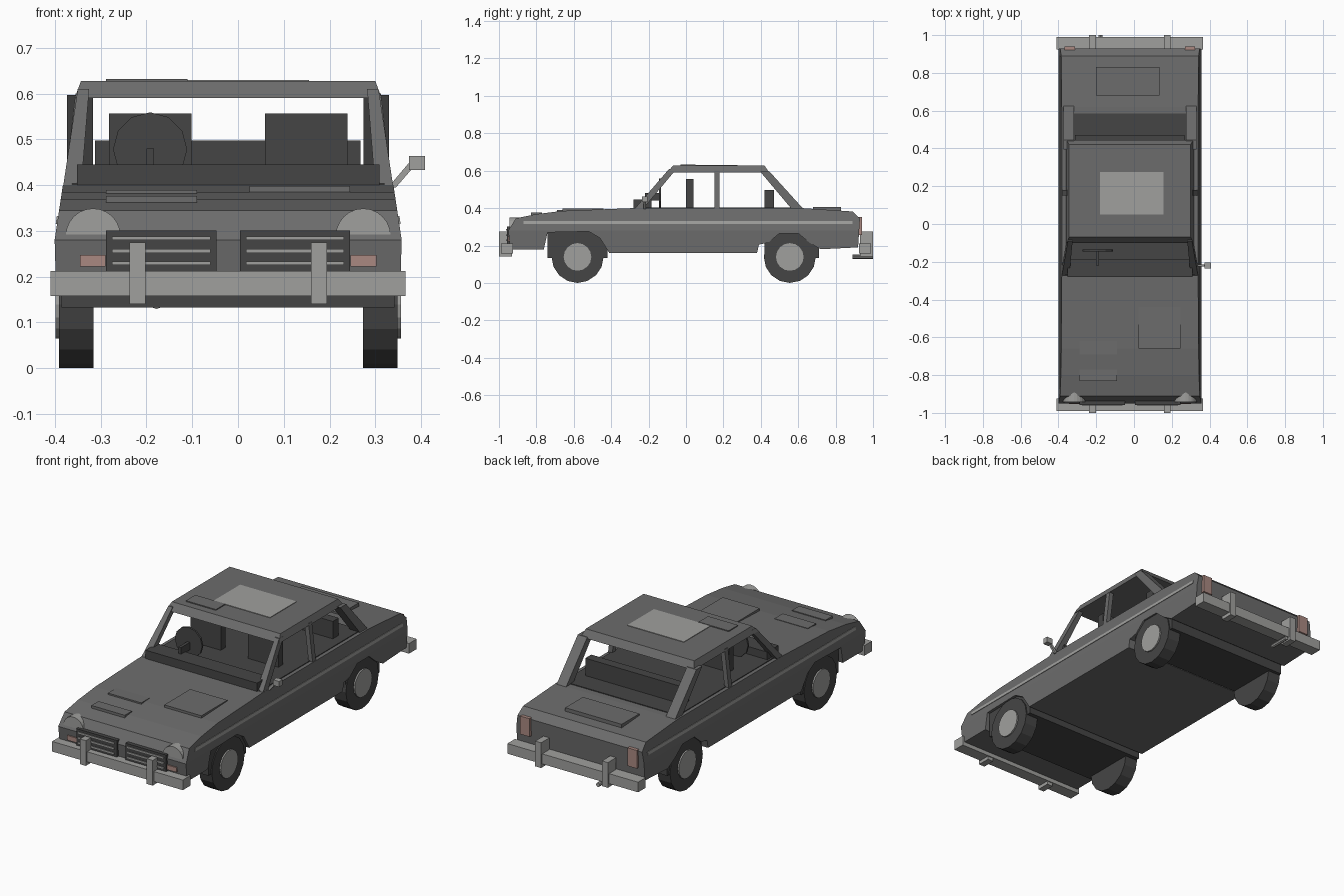
import bpy, bmesh
from math import pi
from mathutils import Matrix, Vector

if "Cube" in bpy.data.objects:
    bpy.data.objects.remove(bpy.data.objects["Cube"])

CX = -0.0215  # centre line of the car; the door mirror shifts it off x = 0


def material(name, rgb):
    m = bpy.data.materials.new(name)
    m.use_nodes = True
    m.diffuse_color = (*rgb, 1)
    m.node_tree.nodes["Principled BSDF"].inputs["Base Color"].default_value = (*rgb, 1)
    return m


PAINT = material("grey paint", (0.15, 0.15, 0.15))
DARK = material("dark grey", (0.06, 0.06, 0.06))
LIGHT = material("light grey", (0.35, 0.35, 0.34))
RED = material("dull red", (0.40, 0.25, 0.22))


def finish(name, bm, mat):
    bmesh.ops.recalc_face_normals(bm, faces=bm.faces)
    me = bpy.data.meshes.new(name)
    bm.to_mesh(me)
    bm.free()
    me.materials.append(mat)
    ob = bpy.data.objects.new(name, me)
    bpy.context.collection.objects.link(ob)
    return ob


def frustum(name, mat, low, high):
    """Block between two level rectangles (x0, x1, y0, y1, z)."""
    bm = bmesh.new()
    rings = []
    for x0, x1, y0, y1, z in (low, high):
        rings.append([bm.verts.new((x, y, z)) for x, y in ((x0, y0), (x1, y0), (x1, y1), (x0, y1))])
    a, b = rings
    bm.faces.new(a)
    bm.faces.new(b)
    for i in range(4):
        j = (i + 1) % 4
        bm.faces.new((a[i], a[j], b[j], b[i]))
    return finish(name, bm, mat)


def box(name, mat, x0, x1, y0, y1, z0, z1):
    return frustum(name, mat, (x0, x1, y0, y1, z0), (x0, x1, y0, y1, z1))


def pair(name, mat, low, high):
    """Right-hand block plus its mirror image across the centre line."""
    frustum("right_" + name, mat, low, high)
    flip = lambda r: (2 * CX - r[1], 2 * CX - r[0], *r[2:])
    frustum("left_" + name, mat, flip(low), flip(high))


def pair_box(name, mat, x0, x1, y0, y1, z0, z1):
    pair(name, mat, (x0, x1, y0, y1, z0), (x0, x1, y0, y1, z1))


def cylinder(name, mat, centre, radius, depth, axis, sides):
    bm = bmesh.new()
    turn = Matrix.Rotation(pi / 2, 4, "Y" if axis == "X" else "X")
    bmesh.ops.create_cone(bm, cap_ends=True, segments=sides, radius1=radius, radius2=radius,
                          depth=depth, matrix=Matrix.Translation(centre) @ turn)
    return finish(name, bm, mat)


# Body shell: side profile with wheel arches, swept across and tapered above the waist
WAIST = 0.28


def half_width(z):
    return 0.379 - 0.15 * (z - WAIST) if z > WAIST else 0.379 - 0.03 * (WAIST - z)


profile = [(-0.94, 0.18), (-0.95, 0.28), (-0.91, 0.345), (-0.8, 0.368), (-0.66, 0.385),
           (-0.28, 0.4), (0.62, 0.4), (0.89, 0.382), (0.93, 0.345), (0.92, 0.19),
           (0.72, 0.18), (0.66, 0.215), (0.6, 0.265), (0.5, 0.265), (0.44, 0.215),
           (0.39, 0.205), (0.38, 0.16), (-0.41, 0.16), (-0.46, 0.24), (-0.52, 0.275),
           (-0.74, 0.27), (-0.76, 0.18)]
bm = bmesh.new()
face = bm.faces.new([bm.verts.new((-1, y, z)) for y, z in profile])
ext = bmesh.ops.extrude_face_region(bm, geom=[face])
for v in ext["geom"]:
    if isinstance(v, bmesh.types.BMVert):
        v.co.x = 1
bmesh.ops.bisect_plane(bm, geom=bm.verts[:] + bm.edges[:] + bm.faces[:],
                       plane_co=(0, 0, WAIST), plane_no=(0, 0, 1))
for v in bm.verts:
    v.co.x = CX + v.co.x * half_width(v.co.z)
finish("body_shell", bm, PAINT)

# Dark blocks in the wheel wells, reaching across the underside
box("front_wheel_well", DARK, -0.385, 0.342, -0.74, -0.42, 0.133, 0.3)
box("rear_wheel_well", DARK, -0.385, 0.342, 0.42, 0.71, 0.133, 0.3)

# Side trim strips that follow the slope of the flank
lo, hi = (CX - half_width(z) for z in (0.315, 0.332))
pair("trim_strip", LIGHT, (lo - 0.003, lo + 0.005, -0.87, 0.89, 0.315),
     (hi - 0.003, hi + 0.005, -0.87, 0.89, 0.332))

# Roof and pillars
frustum("roof", PAINT, (-0.357, 0.314, -0.1, 0.445, 0.59), (-0.343, 0.3, -0.07, 0.42, 0.627))
pair("front_pillar", PAINT, (-0.383, -0.343, -0.28, -0.235, 0.39), (-0.35, -0.325, -0.09, -0.05, 0.61))
pair("middle_pillar", PAINT, (-0.38, -0.355, 0.152, 0.18, 0.39), (-0.355, -0.33, 0.152, 0.18, 0.6))
pair("rear_pillar", PAINT, (-0.373, -0.317, 0.565, 0.628, 0.395), (-0.373, -0.317, 0.395, 0.445, 0.597))
box("sunroof", LIGHT, -0.18, 0.155, 0.05, 0.275, 0.62, 0.63)
box("roof_plate", PAINT, -0.288, -0.11, -0.03, 0.05, 0.62, 0.632)

# Raised panels on the bonnet and boot
box("bonnet_panel", PAINT, 0.025, 0.245, -0.66, -0.44, 0.375, 0.398)
box("bonnet_rear_vent", PAINT, -0.288, -0.09, -0.69, -0.62, 0.36, 0.389)
box("bonnet_front_vent", PAINT, -0.288, -0.09, -0.83, -0.77, 0.345, 0.376)
box("boot_panel", PAINT, -0.2, 0.135, 0.68, 0.83, 0.375, 0.405)

# Cabin
box("cabin_floor", DARK, -0.363, 0.32, -0.27, 0.585, 0.39, 0.404)
box("dashboard", DARK, -0.352, 0.309, -0.28, -0.185, 0.395, 0.445)
pair_box("front_seat", DARK, -0.282, -0.102, 0.0, 0.04, 0.39, 0.556)
box("rear_seat", DARK, -0.312, 0.268, 0.42, 0.47, 0.39, 0.497)
cylinder("steering_wheel", DARK, (-0.192, -0.14, 0.478), 0.081, 0.01, "Y", 12)
box("steering_column", DARK, -0.2, -0.184, -0.22, -0.14, 0.44, 0.48)

# Wheels
for end, y in (("front", -0.58), ("rear", 0.555)):
    for side, s in (("right", -1), ("left", 1)):
        cylinder(f"{end}_{side}_tyre", DARK, (CX + s * 0.332, y, 0.139), 0.139, 0.075, "X", 16)
        cylinder(f"{end}_{side}_hub", LIGHT, (CX + s * 0.355, y, 0.139), 0.074, 0.044, "X", 16)

# Bumpers with upright guards
for end, s in (("front", -1), ("rear", 1)):
    y0, y1 = sorted((s * 0.925, s * 0.99))
    box(end + "_bumper", LIGHT, -0.409, 0.366, y0, y1, 0.158, 0.212)
    y0, y1 = sorted((s * 0.93, s * 1.0))
    pair_box(end + "_bumper_guard", LIGHT, -0.237, -0.202, y0, y1, 0.14, 0.275)
cylinder("exhaust", LIGHT, (-0.178, 0.945, 0.14), 0.011, 0.11, "Y", 8)

# Grilles with bars, lamps
pair_box("grille", DARK, -0.288, -0.047, -0.958, -0.92, 0.21, 0.301)
for n, z in enumerate((0.229, 0.256, 0.284)):
    pair_box(f"grille_bar_{n + 1}", LIGHT, -0.275, -0.06, -0.962, -0.95, z - 0.004, z + 0.004)
pair_box("front_indicator", RED, -0.345, -0.289, -0.953, -0.92, 0.222, 0.247)
pair_box("tail_lamp", RED, -0.367, -0.312, 0.9, 0.941, 0.255, 0.352)
for side, s in (("right", -1), ("left", 1)):
    cylinder(f"{side}_headlamp", LIGHT, (CX + s * 0.295, -0.9, 0.289), 0.06, 0.085, "Y", 24)

# Door mirror on the left side only
frustum("mirror_arm", LIGHT, (0.328, 0.345, -0.226, -0.214, 0.395), (0.372, 0.39, -0.226, -0.214, 0.447))
box("mirror_head", LIGHT, 0.373, 0.408, -0.235, -0.205, 0.433, 0.463)
